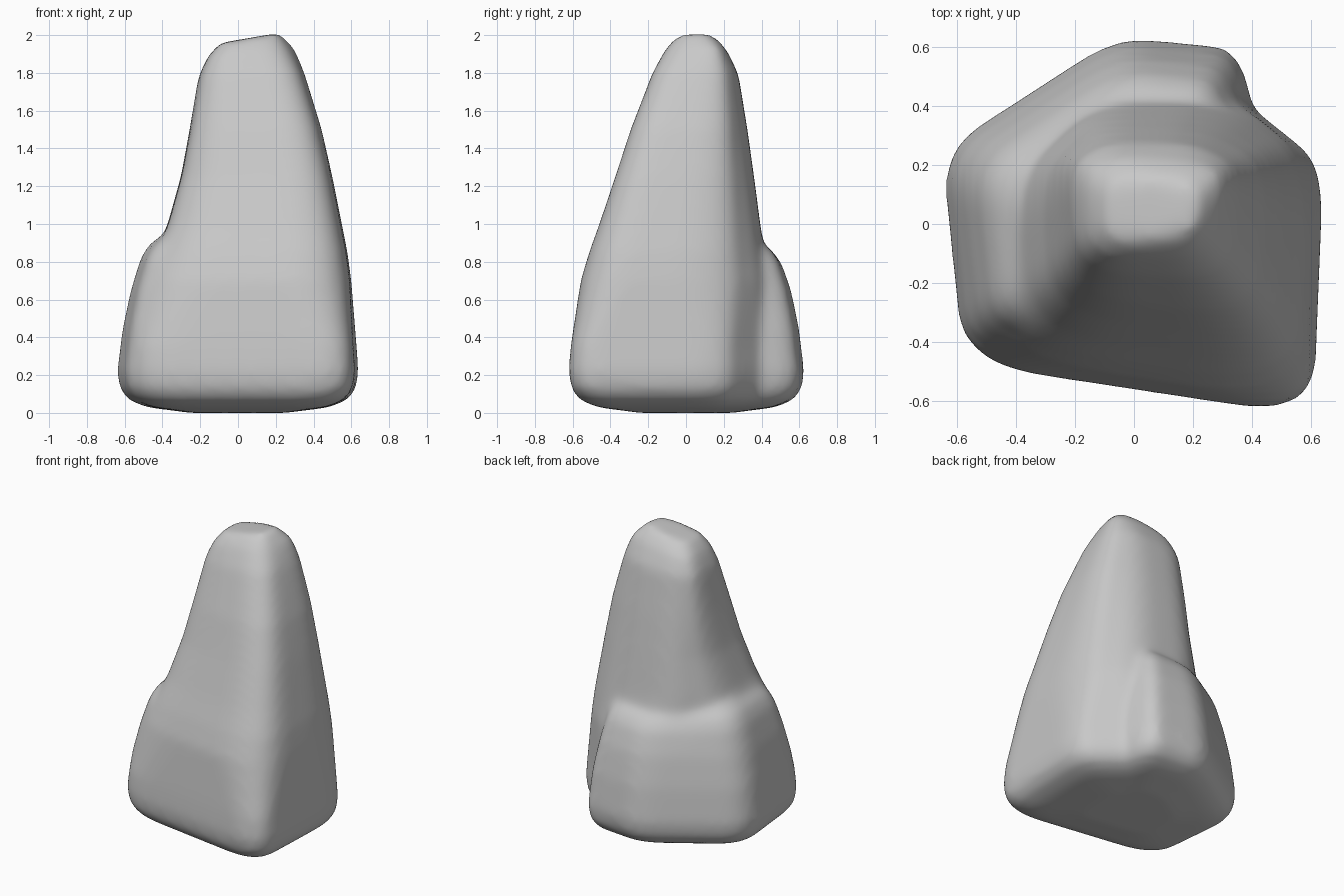
import bpy, bmesh
from mathutils import Vector

cube = bpy.data.objects.get("Cube")
if cube:
    bpy.data.objects.remove(cube, do_unlink=True)

stone = bpy.data.materials.new("stone_grey")
stone.use_nodes = True
grey = (0.58, 0.58, 0.58, 1)
stone.diffuse_color = grey
stone.node_tree.nodes["Principled BSDF"].inputs["Base Color"].default_value = grey


def scaled(corners, s):
    return [(x * s, y * s) for x, y in corners]


def rounded(corners, cut, steps=7):
    """Polygon outline with each corner replaced by a smooth arc."""
    pts = [Vector(c) for c in corners]
    out = []
    for i, p in enumerate(pts):
        a = p.lerp(pts[i - 1], cut)
        b = p.lerp(pts[(i + 1) % len(pts)], cut)
        for k in range(steps):
            t = k / (steps - 1)
            out.append(a.lerp(p, t).lerp(p.lerp(b, t), t))
    return out


def loft(bm, rings, low_cut, high_cut):
    """Closed skin through a stack of (height, corners) sections."""
    loops = []
    for z, corners in rings:
        outline = rounded(corners, low_cut if z < 0.5 else high_cut)
        loops.append([bm.verts.new((p.x, p.y, z)) for p in outline])
    n = len(loops[0])
    for low, high in zip(loops, loops[1:]):
        for i in range(n):
            j = (i + 1) % n
            bm.faces.new((low[i], low[j], high[j], high[i]))
    bm.faces.new(loops[0][::-1])
    bm.faces.new(loops[-1])
    return [v for loop in loops for v in loop]


# Shared rounded underside: height and scale
underside = [(0, 0.4), (0.03, 0.76), (0.07, 0.91), (0.13, 0.98)]

# Tall spire: front left, front right, right, back right, back left, left corners
foot = [(-0.57, -0.475), (0.61, -0.655), (0.645, 0.2),
        (0.32, 0.46), (-0.05, 0.5), (-0.58, 0.15)]
spire = [(z, scaled(foot, s)) for z, s in underside] + [
    (0.22, foot),
    (0.35, scaled(foot, 0.985)),
    (0.7, [(-0.5, -0.44), (0.58, -0.61), (0.61, 0.2),
           (0.32, 0.44), (-0.1, 0.45), (-0.5, 0.15)]),
    (0.85, [(-0.43, -0.41), (0.56, -0.56), (0.59, 0.2),
            (0.3, 0.415), (-0.12, 0.42), (-0.43, 0.15)]),
    (1.0, [(-0.36, -0.37), (0.53, -0.5), (0.56, 0.2),
           (0.28, 0.395), (-0.14, 0.39), (-0.38, 0.16)]),
    (1.25, [(-0.29, -0.3), (0.48, -0.41), (0.51, 0.2),
            (0.25, 0.36), (-0.12, 0.36), (-0.31, 0.18)]),
    (1.5, [(-0.24, -0.24), (0.42, -0.32), (0.455, 0.2),
           (0.22, 0.325), (-0.1, 0.325), (-0.265, 0.2)]),
    (1.8, [(-0.19, -0.16), (0.32, -0.19), (0.365, 0.19),
           (0.2, 0.275), (-0.08, 0.28), (-0.22, 0.2)]),
    (1.93, [(-0.15, -0.12), (0.25, -0.11), (0.315, 0.17),
            (0.2, 0.21), (-0.05, 0.23), (-0.17, 0.18)]),
    (2.01, [(-0.09, -0.07), (0.2, -0.04), (0.23, 0.1),
            (0.15, 0.15), (0, 0.16), (-0.1, 0.13)]),
]

# Low shoulder wrapped round the back and one side
ledge = [(-0.58, -0.47), (0.5, -0.45), (0.38, 0.595), (-0.06, 0.635), (-0.655, 0.25)]
shoulder_steps = underside + [(0.22, 1), (0.45, 0.955), (0.65, 0.89), (0.79, 0.81),
                              (0.85, 0.74), (0.89, 0.64), (0.92, 0.45)]
shoulder = [(z, scaled(ledge, s)) for z, s in shoulder_steps]

bm = bmesh.new()
# Slope the summit down to one side
for v in loft(bm, spire, 0.22, 0.36):
    if v.co.z > 1.7:
        v.co.z -= 0.17 * max(0, 0.2 - v.co.x) * (v.co.z - 1.7) / 0.3
# Lift both ends of the shoulder's rim
for v in loft(bm, shoulder, 0.22, 0.25):
    if v.co.z > 0.7:
        v.co.z += 0.12 * abs(v.co.x) * (v.co.z - 0.7) / 0.2
bmesh.ops.recalc_face_normals(bm, faces=bm.faces[:])
mesh = bpy.data.meshes.new("rock")
bm.to_mesh(mesh)
bm.free()
mesh.materials.append(stone)
rock = bpy.data.objects.new("rock", mesh)
bpy.context.collection.objects.link(rock)

# Fuse both masses and soften the seam
fuse = rock.modifiers.new("fuse", "REMESH")
fuse.mode = "VOXEL"
fuse.voxel_size = 0.022
fuse.use_smooth_shade = True
soften = rock.modifiers.new("soften", "SMOOTH")
soften.factor = 0.5
soften.iterations = 20
